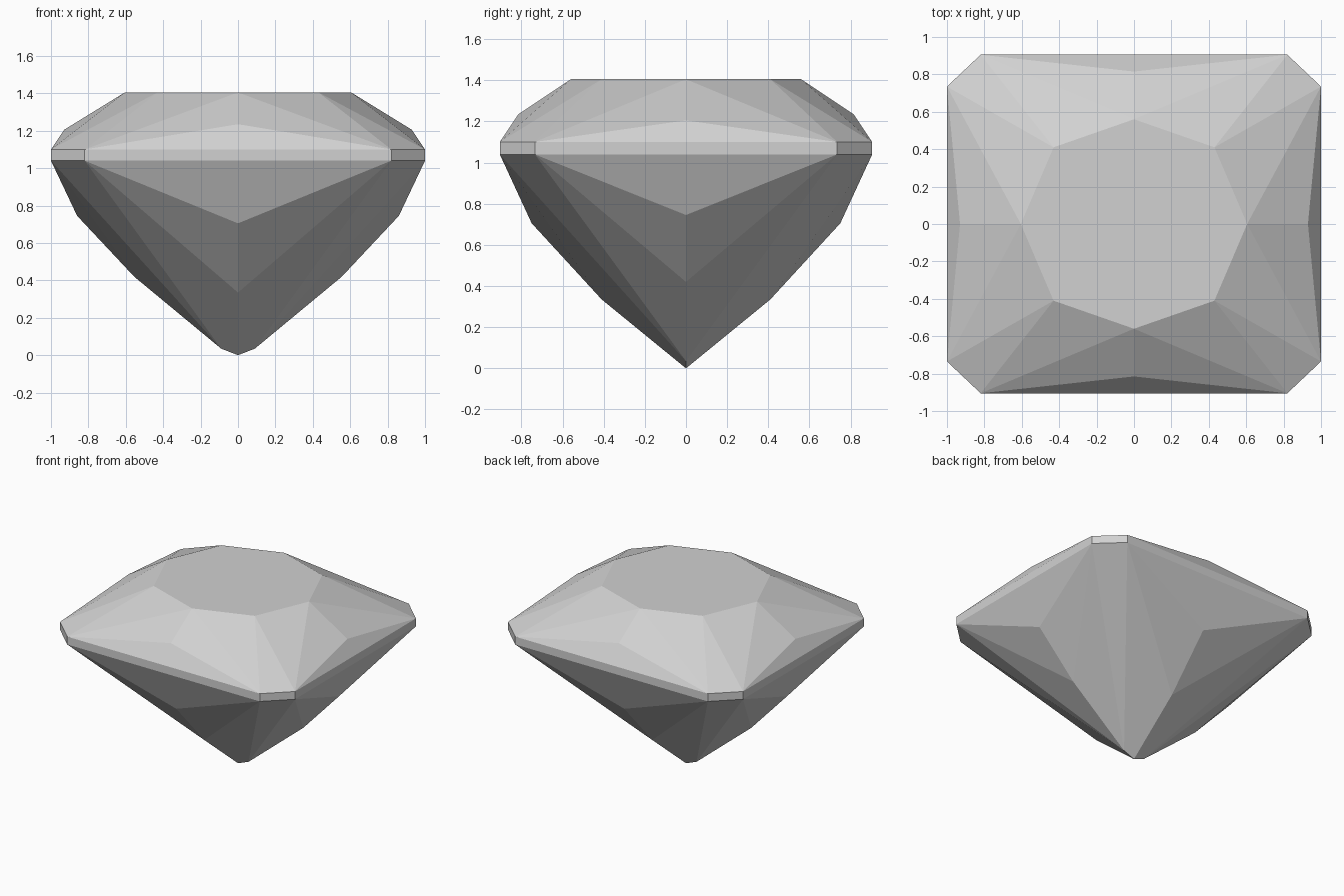
import bpy
import bmesh

cube = bpy.data.objects.get("Cube")
if cube:
    bpy.data.objects.remove(cube, do_unlink=True)

mat = bpy.data.materials.new("pale_grey")
mat.use_nodes = True
grey = (0.64, 0.64, 0.64, 1)
mat.diffuse_color = grey
mat.node_tree.nodes["Principled BSDF"].inputs["Base Color"].default_value = grey

TOP, UPPER, LOWER = 1.405, 1.10, 1.04


def make_part(name, facets):
    """Build an object from (mirror axes, points) facets, flat shaded."""
    bm = bmesh.new()
    for axes, pts in facets:
        for sx in ((1, -1) if "x" in axes else (1,)):
            for sy in ((1, -1) if "y" in axes else (1,)):
                loop = [bm.verts.new((x * sx, y * sy, z)) for x, y, z in pts]
                if sx * sy < 0:
                    loop.reverse()
                bm.faces.new(loop)
    bmesh.ops.remove_doubles(bm, verts=bm.verts[:], dist=0.0005)
    # Point every facet away from the core of the stone
    bm.normal_update()
    for f in bm.faces:
        c = f.calc_center_median()
        c.z -= 0.9
        if f.normal.dot(c) < 0:
            f.normal_flip()
    me = bpy.data.meshes.new(name)
    bm.to_mesh(me)
    bm.free()
    me.materials.append(mat)
    ob = bpy.data.objects.new(name, me)
    bpy.context.collection.objects.link(ob)
    return ob


def corner(z):
    """The two ends of the cut corner at a height: front/back end, side end."""
    return (0.82, 0.905, z), (1, 0.735, z)


def flip(p, axis):
    return (-p[0], p[1], p[2]) if axis == "x" else (p[0], -p[1], p[2])


# Crown: table, star facets along each edge, bezels and cut corners
a, b = corner(UPPER)
table_y, table_x, table_c = (0, 0.56, TOP), (0.605, 0, TOP), (0.43, 0.41, TOP)
star_y, star_x = (0, 0.815, 1.235), (0.93, 0, 1.205)
table = [table_x, table_c, table_y, flip(table_c, "x"), flip(table_x, "x"),
         (-table_c[0], -table_c[1], TOP), flip(table_y, "y"), flip(table_c, "y")]
make_part("crown", [
    ("", table),
    ("y", [a, flip(a, "x"), star_y]),
    ("x", [b, flip(b, "y"), star_x]),
    ("xy", [a, star_y, table_y]),
    ("xy", [b, star_x, table_x]),
    ("xy", [a, table_y, table_c]),
    ("xy", [b, table_x, table_c]),
    ("xy", [a, b, table_c]),
])

# Girdle: thin vertical band
c, d = corner(LOWER)
make_part("girdle", [
    ("y", [a, flip(a, "x"), flip(c, "x"), c]),
    ("x", [b, flip(b, "y"), flip(d, "y"), d]),
    ("xy", [a, b, d, c]),
])

# Pavilion: two tiers of facets on each side, running to a short keel
tip, keel = (0, 0, 0), (0.09, 0, 0.035)
high_y, high_x = (0, 0.75, 0.705), (0.86, 0, 0.745)
low_y, low_x = (0, 0.41, 0.335), (0.555, 0, 0.42)
make_part("pavilion", [
    ("y", [c, flip(c, "x"), high_y]),
    ("x", [d, flip(d, "y"), high_x]),
    ("xy", [c, high_y, low_y]),
    ("xy", [d, high_x, low_x]),
    ("xy", [c, low_y, tip, keel]),
    ("xy", [d, low_x, keel]),
    ("xy", [c, d, keel]),
])
